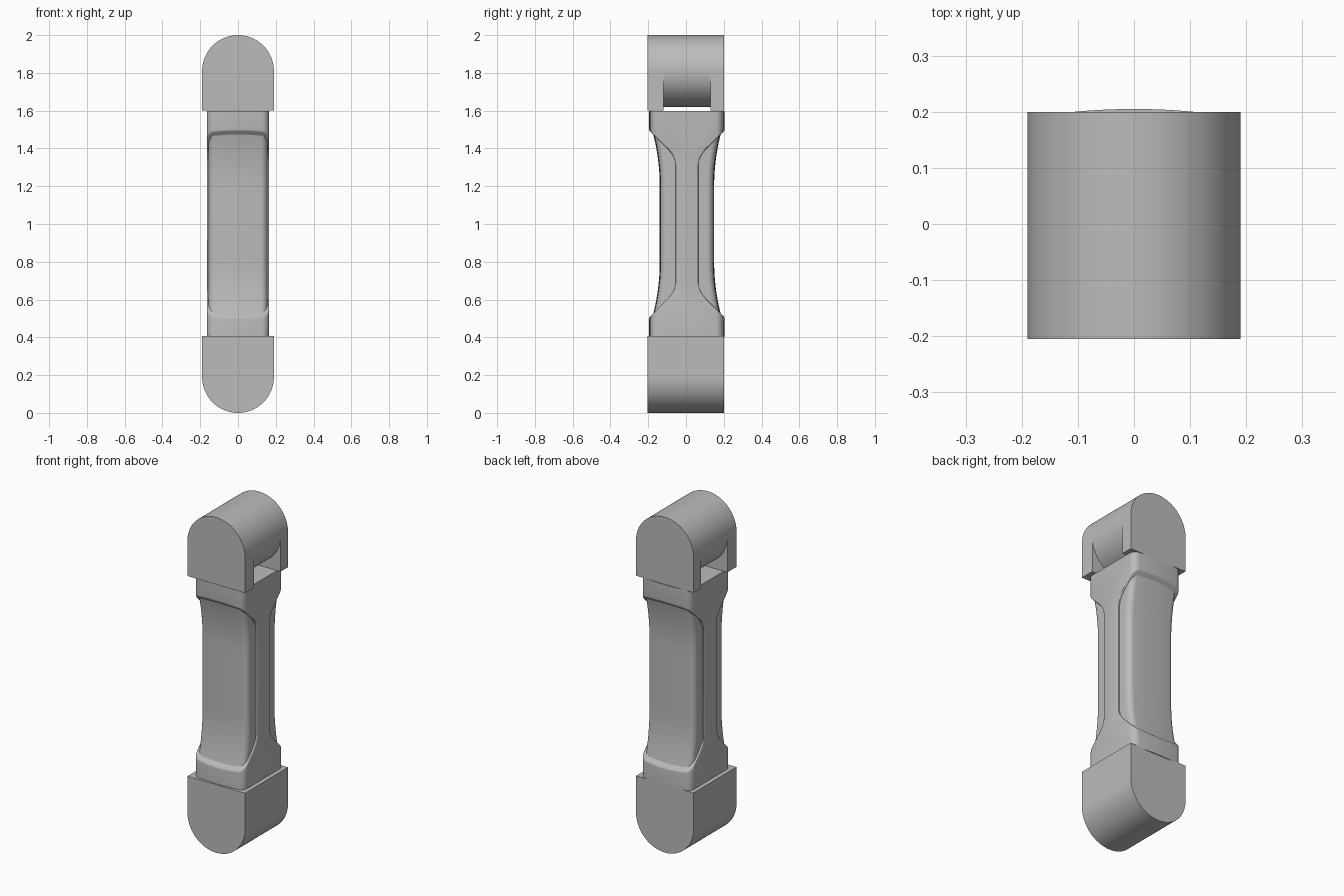
import bpy, bmesh, math

if "Cube" in bpy.data.objects:
    bpy.data.objects.remove(bpy.data.objects["Cube"], do_unlink=True)

grey = bpy.data.materials.new("plain_grey")
grey.use_nodes = True
colour = (0.5, 0.5, 0.5, 1)
grey.diffuse_color = colour
grey.node_tree.nodes["Principled BSDF"].inputs["Base Color"].default_value = colour

BODY_Y = 0.005      # the body sits slightly behind the end blocks
RADIUS = 0.19       # radius of both rounded ends


def add_loft(bm, rings):
    """Skin a list of closed rings and cap both ends."""
    loops = [[bm.verts.new(p) for p in ring] for ring in rings]
    for a, b in zip(loops, loops[1:]):
        for i in range(len(a)):
            j = (i + 1) % len(a)
            bm.faces.new((a[i], a[j], b[j], b[i]))
    bm.faces.new(loops[0][::-1])
    bm.faces.new(loops[-1])


def make_object(name, *lofts):
    bm = bmesh.new()
    for rings in lofts:
        add_loft(bm, rings)
    bmesh.ops.recalc_face_normals(bm, faces=bm.faces[:])
    mesh = bpy.data.meshes.new(name)
    bm.to_mesh(mesh)
    bm.free()
    mesh.materials.append(grey)
    obj = bpy.data.objects.new(name, mesh)
    bpy.context.collection.objects.link(obj)
    return obj


def activate(obj):
    bpy.ops.object.select_all(action='DESELECT')
    obj.select_set(True)
    bpy.context.view_layer.objects.active = obj


def smooth(obj):
    activate(obj)
    bpy.ops.object.shade_smooth_by_angle(angle=math.radians(30))


def section(hx, hy, r, crown, z):
    """Rounded rectangle with gently bulging front and back."""
    cx = hx - r
    edge = hy - crown * (cx / hx) ** 2
    steps = [math.pi / 2 * i / 8 for i in range(9)]
    half = [(cx + r * math.cos(a), edge - r + r * math.sin(a)) for a in steps]
    for i in range(1, 10):
        x = cx * (1 - i / 5)
        half.append((x, hy - crown * (x / hx) ** 2))
    half += [(-cx - r * math.sin(a), edge - r + r * math.cos(a)) for a in steps]
    full = half + [(-x, -y) for x, y in half]
    return [(x, y + BODY_Y, z) for x, y in full]


def along_y(profile, y0, y1):
    return [[(x, y, z) for x, z in profile] for y in (y0, y1)]


def arch(centre, base):
    """Half circle with straight legs down (or up) to the base height."""
    sign = 1 if centre > base else -1
    arc = [math.pi * i / 48 for i in range(49)]
    pts = [(RADIUS * math.cos(a), centre + sign * RADIUS * math.sin(a)) for a in arc]
    return pts + [(-RADIUS, base), (RADIUS, base)]


# Upper hinge: two cheeks around a round drum
top_c = 2 - RADIUS
cheek = arch(top_c, 1.6)
smooth(make_object("front_cheek", along_y(cheek, -0.205, -0.119)))
smooth(make_object("back_cheek", along_y(cheek, 0.13, 0.2)))
circle = [(RADIUS * math.cos(math.pi * i / 48), top_c + RADIUS * math.sin(math.pi * i / 48))
          for i in range(96)]
smooth(make_object("hinge_drum", along_y(circle, -0.119, 0.13)))

# Lower rounded block
smooth(make_object("lower_block", along_y(arch(RADIUS, 0.406), -0.205, 0.2)))

# Waisted core that fills the front and back recesses
core_rings = []
for i in range(41):
    z = 0.5 + i / 40
    flare = max(0, abs(z - 1) - 0.2) / 0.3
    core_rings.append(section(0.156, 0.144 + 0.041 * flare ** 2, 0.035, 0.008, z))
smooth(make_object("waisted_core", core_rings))

# Outer casing with a recess cut through the front and the back
casing = make_object("casing", [section(0.165, 0.2, 0.04, 0.012, z) for z in (0.4, 1.599)])
upper = [(0.26, 0.556), (0.1, 0.396), (0.08, 0.371), (0.066, 0.345), (0.06, 0.315)]
outline = upper + [(y, -h) for y, h in reversed(upper)]
cutter = make_object("recess_cutter", *[
    [[(x, BODY_Y + side * y, 1 + h) for y, h in outline] for x in (-0.3, 0.3)]
    for side in (-1, 1)])
cutter.hide_render = True
cut = casing.modifiers.new("recess", 'BOOLEAN')
cut.operation = 'DIFFERENCE'
cut.solver = 'EXACT'
cut.object = cutter
activate(casing)
bpy.ops.object.modifier_apply(modifier=cut.name)
bpy.data.objects.remove(cutter, do_unlink=True)

# Soften the lips of the recesses
bm = bmesh.new()
bm.from_mesh(casing.data)
lips = [e for e in bm.edges
        if len(e.link_faces) == 2 and e.calc_face_angle(0) > 0.5
        and all(0.42 < v.co.z < 1.58 for v in e.verts)]
bmesh.ops.bevel(bm, geom=lips, offset=0.006, offset_type='OFFSET', segments=3,
                profile=0.5, affect='EDGES', clamp_overlap=True)
bm.to_mesh(casing.data)
bm.free()
smooth(casing)
